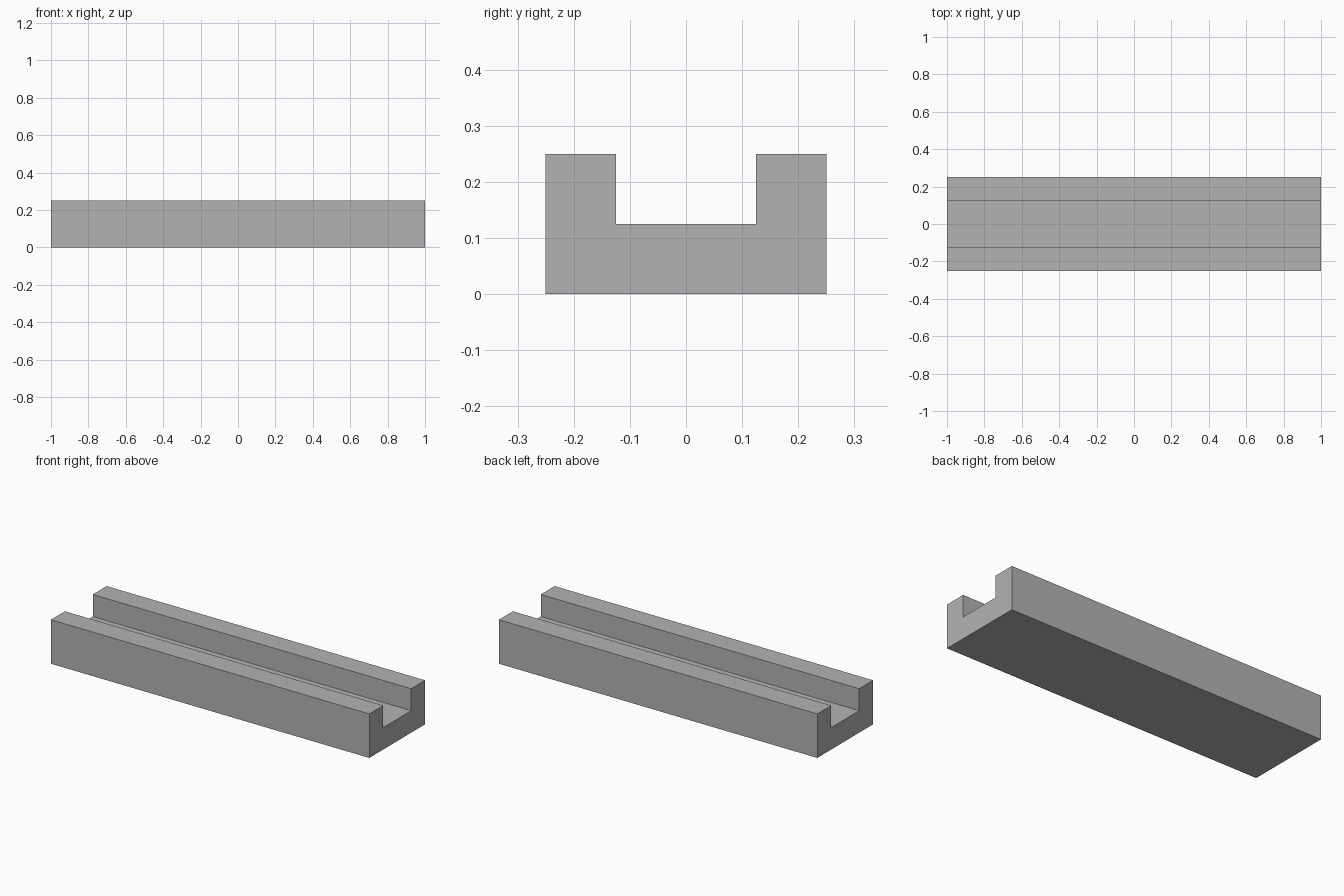
import bpy
import bmesh

if "Cube" in bpy.data.objects:
    bpy.data.objects.remove(bpy.data.objects["Cube"])

LENGTH, HALF_WIDTH, HEIGHT = 2.0, 0.25, 0.25
GROOVE_HALF, GROOVE_FLOOR = 0.125, 0.125

grey = bpy.data.materials.new("plain grey")
grey.diffuse_color = (0.45, 0.45, 0.45, 1.0)
grey.use_nodes = True
grey.node_tree.nodes["Principled BSDF"].inputs["Base Color"].default_value = grey.diffuse_color

# U-shaped cross-section: right half, then its mirror image
half = [(HALF_WIDTH, 0), (HALF_WIDTH, HEIGHT), (GROOVE_HALF, HEIGHT), (GROOVE_HALF, GROOVE_FLOOR)]
profile = half + [(-y, z) for y, z in reversed(half)]

# Channel: the section extruded along x
bm = bmesh.new()
end = bm.faces.new([bm.verts.new((-LENGTH / 2, y, z)) for y, z in profile])
swept = bmesh.ops.extrude_face_region(bm, geom=[end], use_keep_orig=True)
verts = [v for v in swept["geom"] if isinstance(v, bmesh.types.BMVert)]
bmesh.ops.translate(bm, verts=verts, vec=(LENGTH, 0, 0))
bmesh.ops.recalc_face_normals(bm, faces=bm.faces)

mesh = bpy.data.meshes.new("grooved_channel")
bm.to_mesh(mesh)
bm.free()
mesh.materials.append(grey)
channel = bpy.data.objects.new("grooved_channel", mesh)
bpy.context.collection.objects.link(channel)
